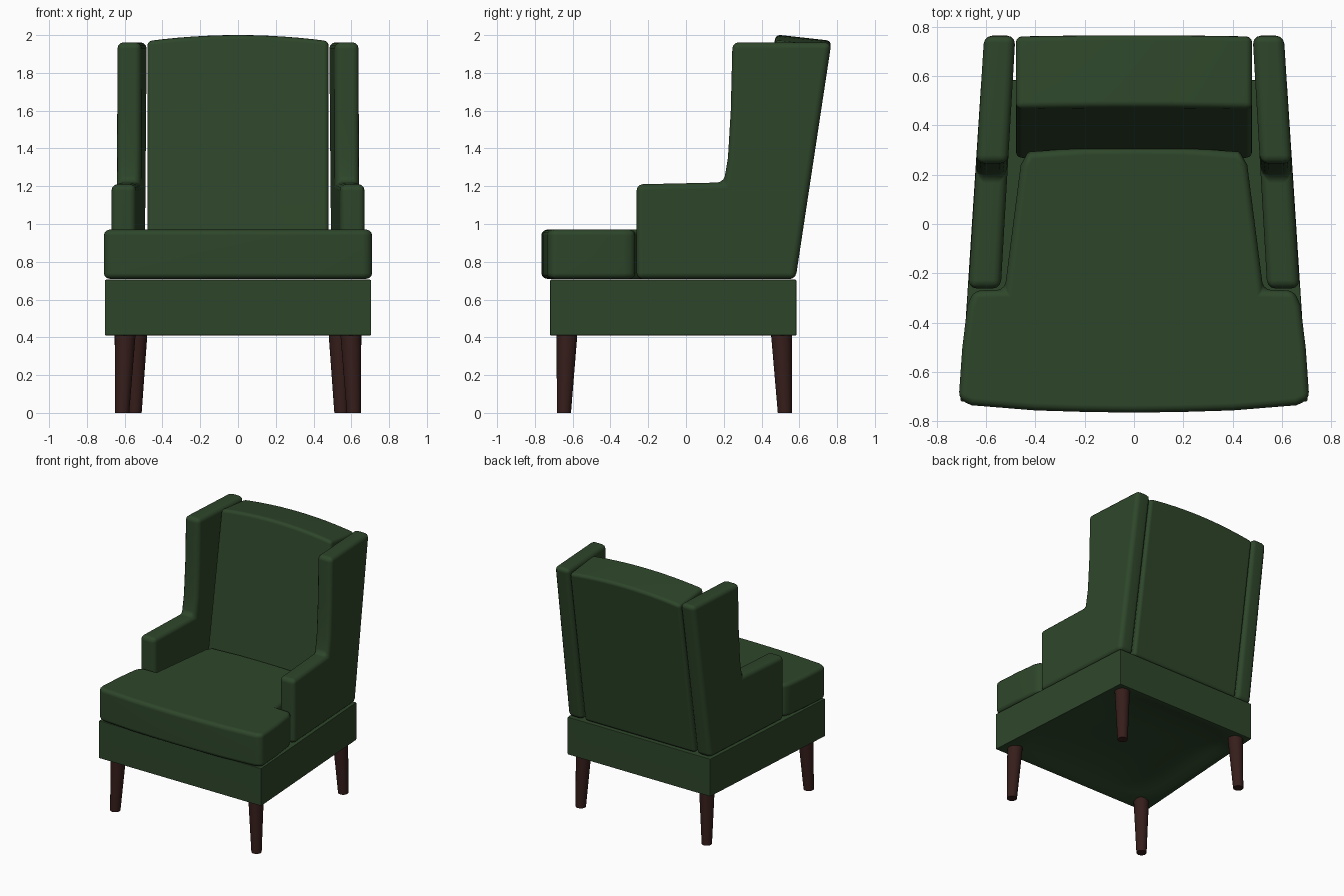
import bpy, bmesh
from math import sin, cos, pi, radians

if "Cube" in bpy.data.objects:
    bpy.data.objects.remove(bpy.data.objects["Cube"])


def material(name, rgb):
    m = bpy.data.materials.new(name)
    m.diffuse_color = (*rgb, 1)
    m.use_nodes = True
    m.node_tree.nodes["Principled BSDF"].inputs["Base Color"].default_value = m.diffuse_color
    return m


GREEN = material("green_fabric", (0.027, 0.061, 0.023))
WOOD = material("dark_wood", (0.037, 0.013, 0.011))


def loft(name, loops, mat, bevel=0.0, segments=3):
    """Closed solid through matching loops, with rounded edges."""
    bm = bmesh.new()
    rows = [[bm.verts.new(p) for p in loop] for loop in loops]
    n = len(rows[0])
    bm.faces.new(rows[0])
    bm.faces.new(rows[-1])
    for a, b in zip(rows, rows[1:]):
        for i in range(n):
            j = (i + 1) % n
            bm.faces.new((a[i], a[j], b[j], b[i]))
    bmesh.ops.recalc_face_normals(bm, faces=bm.faces)
    if bevel:
        edges = [e for e in bm.edges if e.calc_face_angle(0) > 1.0]
        bmesh.ops.bevel(bm, geom=edges, offset=bevel, offset_type='OFFSET',
                        segments=segments, profile=0.5, affect='EDGES',
                        clamp_overlap=True)
    me = bpy.data.meshes.new(name)
    bm.to_mesh(me)
    bm.free()
    me.materials.append(mat)
    ob = bpy.data.objects.new(name, me)
    bpy.context.collection.objects.link(ob)
    bpy.ops.object.select_all(action='DESELECT')
    ob.select_set(True)
    bpy.context.view_layer.objects.active = ob
    bpy.ops.object.shade_smooth_by_angle(angle=radians(35))
    if bevel:
        w = ob.modifiers.new("even_shading", 'WEIGHTED_NORMAL')
        w.keep_sharp = True
    return ob


# Base frame, narrower at the back, with a dished underside
def base_loop(scale, power, z):
    pts = []
    for k in range(64):
        c, s = cos(2 * pi * k / 64), sin(2 * pi * k / 64)
        if power:
            d = (abs(c) ** power + abs(s) ** power) ** (-1 / power)
        else:
            d = 1 / max(abs(c), abs(s))
        u, v = scale * d * c, scale * d * s
        pts.append((u * (0.6625 - 0.0425 * v), -0.0675 + 0.6525 * v, z))
    return pts


loft("base", [base_loop(1, 0, 0.705), base_loop(1, 0, 0.41),
              base_loop(0.93, 7, 0.412), base_loop(0.85, 6, 0.435),
              base_loop(0.72, 5, 0.46), base_loop(0.5, 4, 0.48),
              base_loop(0.25, 3, 0.49)], GREEN, 0.006, 2)

# T-shaped seat cushion with a bowed front
half = [(0.2, -0.763), (0.4, -0.757), (0.66, -0.736), (0.712, -0.712),
        (0.697, -0.5), (0.676, -0.33), (0.65, -0.27), (0.525, -0.267),
        (0.46, 0.24), (0.43, 0.293), (0.2, 0.31)]
outline = [(0, -0.766)] + half + [(0, 0.312)] + [(-x, y) for x, y in reversed(half)]
loft("seat_cushion", [[(x, y, z) for x, y in outline] for z in (0.71, 0.97)],
     GREEN, 0.03)


# Leaning backrest with a crowned top
def back_loop(y_bottom, y_top, z_top):
    slope = (y_top - y_bottom) / (z_top - 0.71)
    pts = [(-0.48, y_bottom, 0.71), (0.48, y_bottom, 0.71)]
    for i in range(13):
        x = 0.48 - 0.08 * i
        z = z_top - 0.032 * (x / 0.48) ** 2
        pts.append((x, y_bottom + slope * (z - 0.71), z))
    return pts


loft("backrest", [back_loop(0.265, 0.475, 2.003), back_loop(0.577, 0.77, 1.97)],
     GREEN, 0.025)

# Side panels: arm and wing in one profile, toed in toward the back
profile = [(-0.262, 0.708), (0.58, 0.708), (0.77, 1.962), (0.246, 1.962),
           (0.237, 1.6), (0.222, 1.35), (0.2, 1.22), (-0.262, 1.21)]
for side, s in (("left", -1), ("right", 1)):
    loft(side + "_arm_and_wing",
         [[(s * (0.526 - 0.058 * y), y, z) for y, z in profile],
          [(s * (0.656 - 0.062 * y), y, z) for y, z in profile]], GREEN, 0.034)

    # Tapered round legs with upright outer edges
    for place, top, foot in (("front", (0.597, -0.63), (0.613, -0.646)),
                             ("back", (0.535, 0.505), (0.547, 0.523))):
        def ring(c, r, z):
            return [(s * c[0] + r * cos(2 * pi * k / 24),
                     c[1] + r * sin(2 * pi * k / 24), z) for k in range(24)]
        loft(f"{side}_{place}_leg",
             [ring(foot, 0.037, 0), ring(top, 0.056, 0.43)], WOOD)
